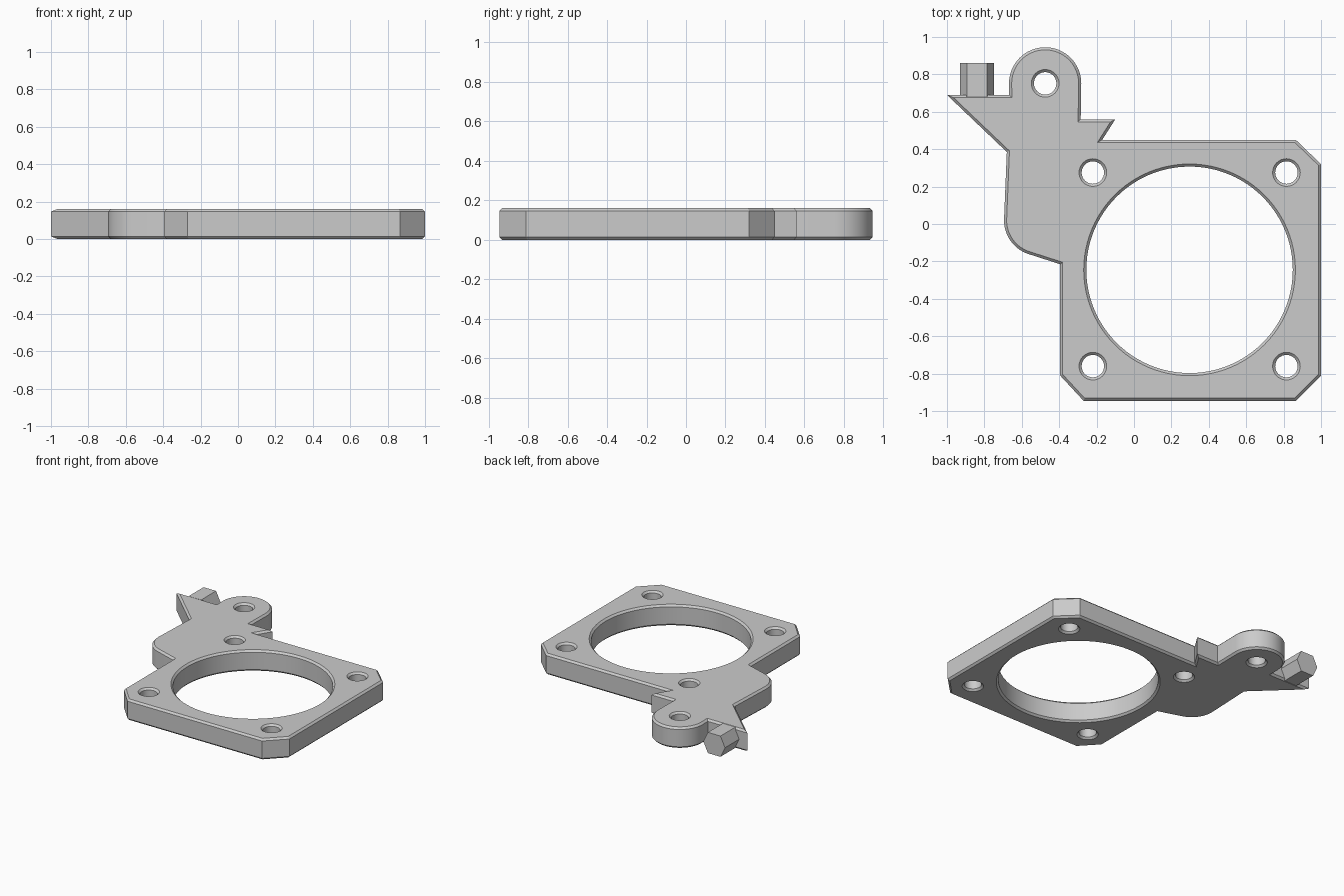
import bpy, bmesh, math
from mathutils import Vector

if "Cube" in bpy.data.objects:
    bpy.data.objects.remove(bpy.data.objects["Cube"])

THICK = 0.16
CHAMFER = 0.014

grey = bpy.data.materials.new("plain grey")
grey.use_nodes = True
colour = (0.6, 0.6, 0.6, 1)
grey.diffuse_color = colour
grey.node_tree.nodes["Principled BSDF"].inputs["Base Color"].default_value = colour


def arc(cx, cy, r, start, end, steps):
    angles = [math.radians(start + (end - start) * i / steps) for i in range(steps + 1)]
    return [(cx + r * math.cos(a), cy + r * math.sin(a)) for a in angles]


def circle(cx, cy, r, steps):
    # Clockwise, so that the solid lies on its left
    return arc(cx, cy, r, 360, 0, steps)[:-1]


def inset(loop, d):
    """Move a loop sideways into the solid by d, with mitred corners."""
    pts = [Vector(p) for p in loop]
    out = []
    for i, p in enumerate(pts):
        a = (p - pts[i - 1]).normalized()
        b = (pts[(i + 1) % len(pts)] - p).normalized()
        na, nb = Vector((-a.y, a.x)), Vector((-b.y, b.x))
        out.append(p + (na + nb) * d / (1 + na.dot(nb)))
    return out


def finish(bm, name):
    bmesh.ops.recalc_face_normals(bm, faces=bm.faces)
    mesh = bpy.data.meshes.new(name)
    bm.to_mesh(mesh)
    bm.free()
    mesh.materials.append(grey)
    obj = bpy.data.objects.new(name, mesh)
    bpy.context.collection.objects.link(obj)
    bpy.ops.object.select_all(action="DESELECT")
    obj.select_set(True)
    bpy.context.view_layer.objects.active = obj
    bpy.ops.object.shade_smooth_by_angle(angle=math.radians(25))
    return obj


def chamfered_plate(name, loops):
    """Extrude an outline with holes and chamfer all its rims."""
    bm = bmesh.new()
    levels = [(0, CHAMFER), (CHAMFER, 0), (THICK - CHAMFER, 0), (THICK, CHAMFER)]
    bottom, top = [], []
    for loop in loops:
        rings = [[bm.verts.new((p.x, p.y, z)) for p in inset(loop, d)] for z, d in levels]
        n = len(loop)
        for low, high in zip(rings, rings[1:]):
            for i in range(n):
                j = (i + 1) % n
                bm.faces.new((low[i], low[j], high[j], high[i]))
        for ring, edges in ((rings[0], bottom), (rings[-1], top)):
            edges += [bm.edges.get((ring[i - 1], ring[i])) for i in range(n)]
    for edges, z in ((bottom, -1), (top, 1)):
        bmesh.ops.triangle_fill(bm, edges=edges, use_beauty=True, normal=(0, 0, z))
    return finish(bm, name)


# Plate outline, counter-clockwise from the front left corner
outline = [(-0.27, -0.945), (0.865, -0.945), (1, -0.81), (1, 0.32), (0.865, 0.45),
           (-0.17, 0.45), (-0.10, 0.56), (-0.285, 0.56)]
outline += arc(-0.475, 0.752, 0.193, 0, 180, 32)            # rounded ear
outline += [(-0.667, 0.69), (-1, 0.69), (-0.68, 0.385)]     # pointed wing
outline += arc(-0.505, 0.02, 0.19, 180, 251, 14)            # rounded elbow
outline += [(-0.395, -0.215), (-0.395, -0.81)]

# Large opening, four corner holes and the ear hole
holes = [circle(0.297, -0.245, 0.552, 96), circle(-0.475, 0.752, 0.06, 32)]
holes += [circle(x, y, 0.06, 32) for x in (-0.22, 0.815) for y in (-0.76, 0.275)]
chamfered_plate("mounting_plate", [outline] + holes)

# Six-sided peg on the wing, lying along y
bm = bmesh.new()
section = [(0.091, 0), (0.053, 0.079), (-0.053, 0.079),
           (-0.091, 0), (-0.053, -0.079), (0.053, -0.079)]
ends = [[bm.verts.new((-0.84 + x, y, THICK / 2 + z)) for x, z in section]
        for y in (0.68, 0.86)]
for end in ends:
    bm.faces.new(end)
for i in range(len(section)):
    bm.faces.new((ends[0][i - 1], ends[0][i], ends[1][i], ends[1][i - 1]))
finish(bm, "hex_peg")
